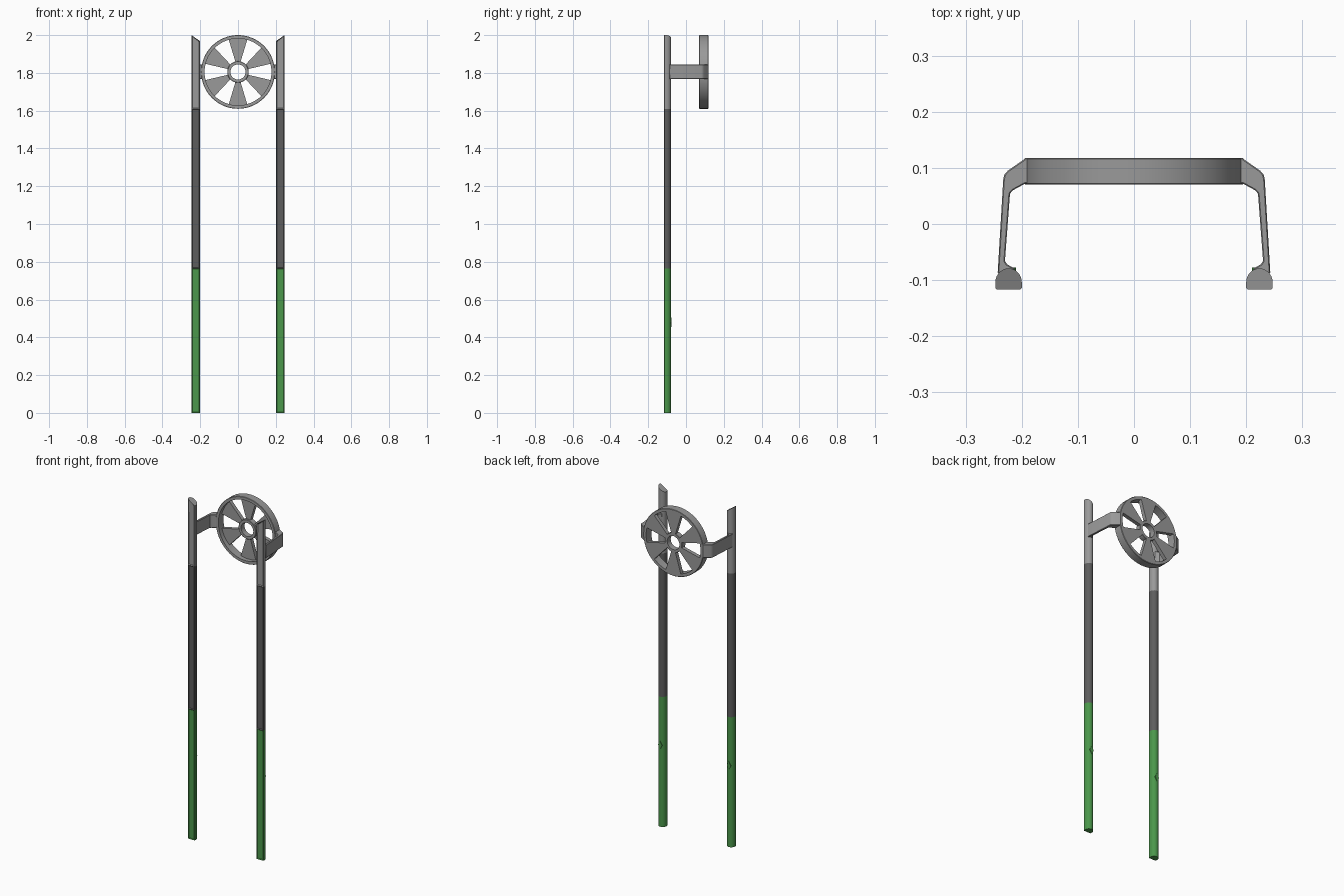
import bpy, bmesh
from math import sin, cos, pi, radians
from mathutils import Vector

cube = bpy.data.objects.get("Cube")
if cube:
    bpy.data.objects.remove(cube, do_unlink=True)


def material(name, rgb):
    m = bpy.data.materials.new(name)
    m.use_nodes = True
    m.diffuse_color = (*rgb, 1)
    m.node_tree.nodes["Principled BSDF"].inputs["Base Color"].default_value = (*rgb, 1)
    return m


GREY = material("mid grey", (0.32, 0.32, 0.32))
DARK = material("dark grey", (0.11, 0.11, 0.11))
GREEN = material("green", (0.07, 0.31, 0.07))


def finish(bm, name, mat):
    bmesh.ops.recalc_face_normals(bm, faces=bm.faces)
    mesh = bpy.data.meshes.new(name)
    bm.to_mesh(mesh)
    bm.free()
    mesh.materials.append(mat)
    ob = bpy.data.objects.new(name, mesh)
    bpy.context.collection.objects.link(ob)
    bpy.ops.object.select_all(action='DESELECT')
    ob.select_set(True)
    bpy.context.view_layer.objects.active = ob
    bpy.ops.object.shade_smooth_by_angle(angle=radians(32))
    return ob


def prism(points, offset):
    """Extrude a flat polygon of 3D points along an offset."""
    bm = bmesh.new()
    face = bm.faces.new([bm.verts.new(p) for p in points])
    new = bmesh.ops.extrude_face_region(bm, geom=[face])["geom"]
    bmesh.ops.translate(bm, vec=offset, verts=[v for v in new if isinstance(v, bmesh.types.BMVert)])
    bmesh.ops.recalc_face_normals(bm, faces=bm.faces)
    return bm


# Posts: flat front, rounded back, each section with a sunken front panel
POST_X, HALF = 0.2235, 0.0235
PROFILE = [(-0.021, -0.117), (0.021, -0.117), (HALF, -0.114)]
PROFILE += [(HALF * cos(pi * i / 14), -0.104 + 0.025 * sin(pi * i / 14)) for i in range(15)]
PROFILE += [(-HALF, -0.114)]


def post_section(name, side, z0, z1, mat, slant=0):
    bm = prism([(side * (POST_X + u), y, z0) for u, y in PROFILE], Vector((0, 0, z1 - z0)))
    for v in bm.verts:
        if v.co.z > z1 - 0.001:
            v.co.z -= slant * (POST_X + HALF - abs(v.co.x)) / (2 * HALF)
    front = [f for f in bm.faces if f.normal.y < -0.99]
    bmesh.ops.inset_region(bm, faces=front, thickness=0.006, depth=-0.004)
    finish(bm, name, mat)


# Arms: bent strips from the posts to the wheel, with a small foot
ARM = [(0.243, -0.088), (0.233, 0.080), (0.231, 0.088), (0.225, 0.095), (0.192, 0.118),
       (0.184, 0.118), (0.184, 0.073), (0.194, 0.072), (0.216, 0.060), (0.221, 0.054),
       (0.230, -0.066), (0.226, -0.072), (0.213, -0.079), (0.213, -0.088)]

for side, label in ((1, "left"), (-1, "right")):
    post_section(label + "_post_lower", side, 0, 0.765, GREEN)
    post_section(label + "_post_middle", side, 0.765, 1.61, DARK)
    post_section(label + "_post_upper", side, 1.61, 2.0, GREY, slant=0.032)

    arm = finish(prism([(side * x, y, 1.767) for x, y in ARM], Vector((0, 0, 0.078))),
                 label + "_arm", GREY)
    bevel = arm.modifiers.new("soft edges", 'BEVEL')
    bevel.width = 0.002
    bevel.limit_method = 'ANGLE'
    bevel.angle_limit = radians(50)

    # Small diamond stud on the back of the lower post
    diamond = [(0.013, 0), (0, 0.025), (-0.013, 0), (0, -0.025)]
    finish(prism([(side * POST_X + u, -0.09, 0.48 + w) for u, w in diamond],
                 Vector((0, 0.0125, 0))), label + "_stud", GREEN)

# Wheel: rim and hub rings joined by six wedge spokes, flush at the back
CENTRE_Z, BACK = 1.805, 0.118


def polar(r, a, y):
    return Vector((r * cos(a), y, CENTRE_Z + r * sin(a)))


def ring(name, inner, outer, front, edge, steps):
    section = [(inner, front), (outer - edge, front), (outer, front + edge),
               (outer, BACK - edge), (outer - edge, BACK), (inner, BACK)]
    bm = bmesh.new()
    loops = [[bm.verts.new(polar(r, 2 * pi * i / steps, y)) for r, y in section]
             for i in range(steps)]
    for i, a in enumerate(loops):
        b = loops[(i + 1) % steps]
        for j in range(len(section)):
            k = (j + 1) % len(section)
            bm.faces.new((a[j], a[k], b[k], b[j]))
    finish(bm, name, GREY)


ring("wheel_rim", 0.177, 0.195, 0.070, 0.002, 64)
ring("wheel_hub", 0.040, 0.057, 0.085, 0.002, 32)

for n in range(6):
    mid = radians(30 + 60 * n)
    outline = [polar(0.179, mid + radians(t), 0.096) for t in (-16, -8, 0, 8, 16)]
    outline += [polar(0.052, mid + radians(t), 0.096) for t in (14, 0, -14)]
    finish(prism(outline, Vector((0, BACK - 0.096, 0))), "wheel_spoke_%d" % (n + 1), GREY)
